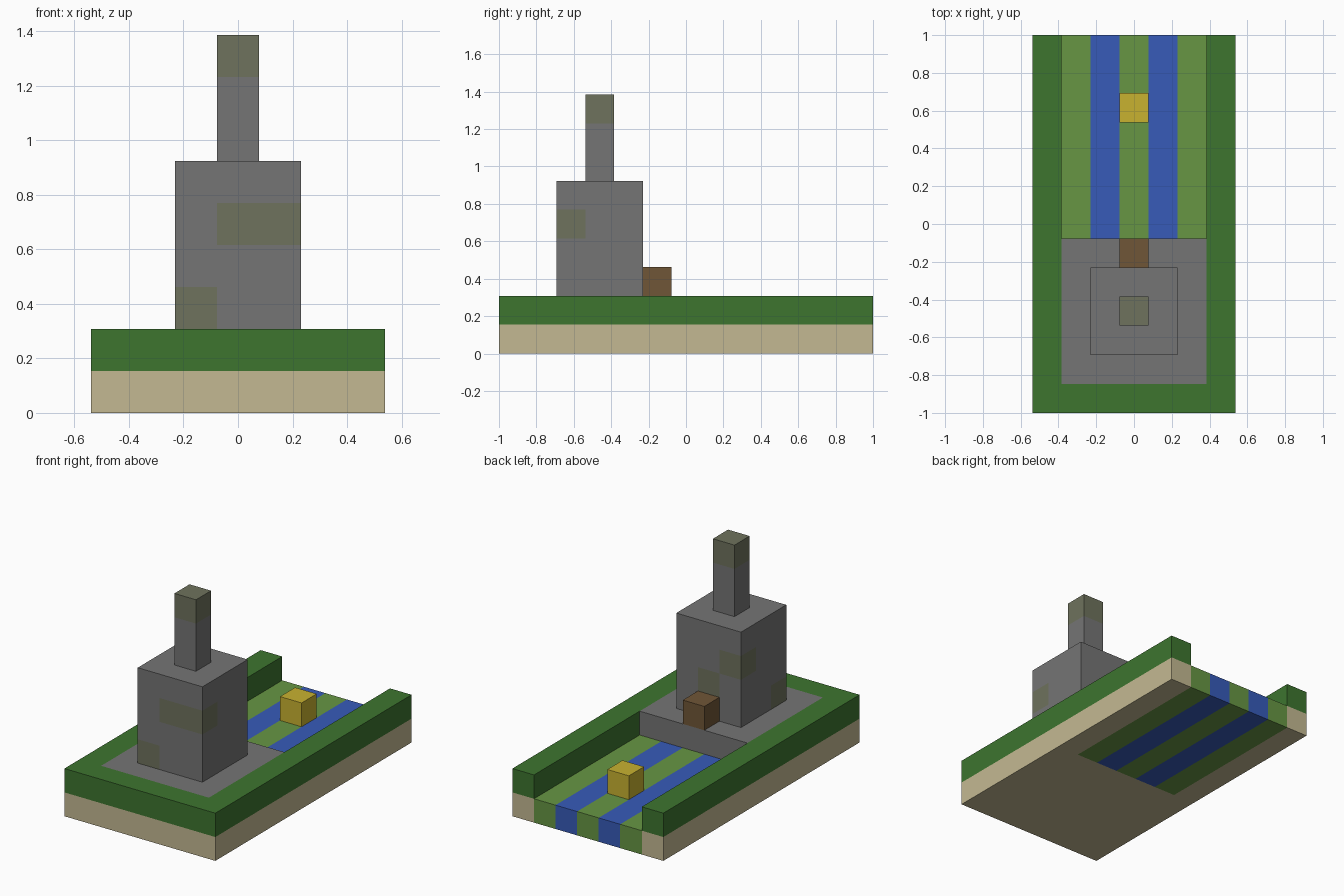
import bpy, bmesh
from mathutils import Vector

if "Cube" in bpy.data.objects:
    bpy.data.objects.remove(bpy.data.objects["Cube"], do_unlink=True)

U = 2 / 13  # one block


def material(name, rgb):
    lin = [(c / 255 / 12.92) if c < 11 else ((c / 255 + 0.055) / 1.055) ** 2.4 for c in rgb]
    m = bpy.data.materials.new(name)
    m.use_nodes = True
    m.diffuse_color = (*lin, 1)
    m.node_tree.nodes["Principled BSDF"].inputs["Base Color"].default_value = (*lin, 1)
    return m


sand = material("sand", (196, 185, 146))
hedge = material("hedge green", (61, 117, 47))
grass = material("grass green", (103, 150, 68))
water = material("water blue", (55, 91, 185))
stone = material("stone grey", (117, 117, 117))
moss = material("mossy stone", (110, 114, 93))
wood = material("wood brown", (112, 86, 55))
gold = material("gold", (200, 178, 48))


def finish(bm, name, mats):
    bmesh.ops.recalc_face_normals(bm, faces=bm.faces[:])
    bmesh.ops.scale(bm, vec=(U, U, U), verts=bm.verts[:])
    mesh = bpy.data.meshes.new(name)
    bm.to_mesh(mesh)
    bm.free()
    for m in mats:
        mesh.materials.append(m)
    bpy.context.collection.objects.link(bpy.data.objects.new(name, mesh))


def box(name, lo, hi, mats, cuts=((), (), ()), rule=None):
    """Box in block units, cut along each axis and coloured by the cell behind each face."""
    lo, hi = Vector(lo), Vector(hi)
    bm = bmesh.new()
    bmesh.ops.create_cube(bm, size=1)
    for v in bm.verts:
        v.co = (lo + hi) / 2 + v.co * (hi - lo)
    for axis in range(3):
        normal = Vector([i == axis for i in range(3)])
        for c in cuts[axis]:
            bmesh.ops.bisect_plane(bm, geom=bm.verts[:] + bm.edges[:] + bm.faces[:],
                                   plane_co=normal * c, plane_no=normal)
    if rule:
        bm.normal_update()
        for f in bm.faces:
            f.material_index = rule(f.calc_center_median() - f.normal * 0.5)
    finish(bm, name, mats)


# Sand slab with a striped lane set into its rear half
def lane_rule(p):
    if p.y < -0.5 or abs(p.x) > 2.5:
        return 0
    return 2 if round(abs(p.x)) == 1 else 1


stripes = [i - 2.5 for i in range(6)]
box("base_slab", (-3.5, -6.5, 0), (3.5, 6.5, 1), [sand, grass, water],
    (stripes, [-0.5], []), lane_rule)

# U-shaped hedge, open at the back
outline = [(-3.5, -6.5), (3.5, -6.5), (3.5, 6.5), (2.5, 6.5),
           (2.5, -5.5), (-2.5, -5.5), (-2.5, 6.5), (-3.5, 6.5)]
bm = bmesh.new()
base = bm.faces.new([bm.verts.new((x, y, 1)) for x, y in outline])
top = bmesh.ops.extrude_face_region(bm, geom=[base], use_keep_orig=True)["geom"]
bmesh.ops.translate(bm, vec=(0, 0, 1), verts=[v for v in top if isinstance(v, bmesh.types.BMVert)])
finish(bm, "hedge_border", [hedge])

# Stone terrace
box("terrace", (-2.5, -5.5, 1), (2.5, -0.5, 2), [stone])

# Tower with mossy blocks
mossy = {(0, -4, 4), (1, -4, 4), (-1, -4, 2), (-1, -2, 4), (0, -2, 3)}


def tower_rule(p):
    return int((round(p.x), round(p.y), round(p.z - 0.5)) in mossy)


box("tower", (-1.5, -4.5, 2), (1.5, -1.5, 6), [stone, moss],
    ([-0.5, 0.5], [-3.5, -2.5], [3, 4, 5]), tower_rule)

# Spire with a mossy cap
box("spire", (-0.5, -3.5, 6), (0.5, -2.5, 9), [stone, moss],
    ([], [], [8]), lambda p: int(p.z > 8))

# Wooden step and gold block
box("wooden_step", (-0.5, -1.5, 2), (0.5, -0.5, 3), [wood])
box("gold_block", (-0.5, 3.5, 1), (0.5, 4.5, 2), [gold])
